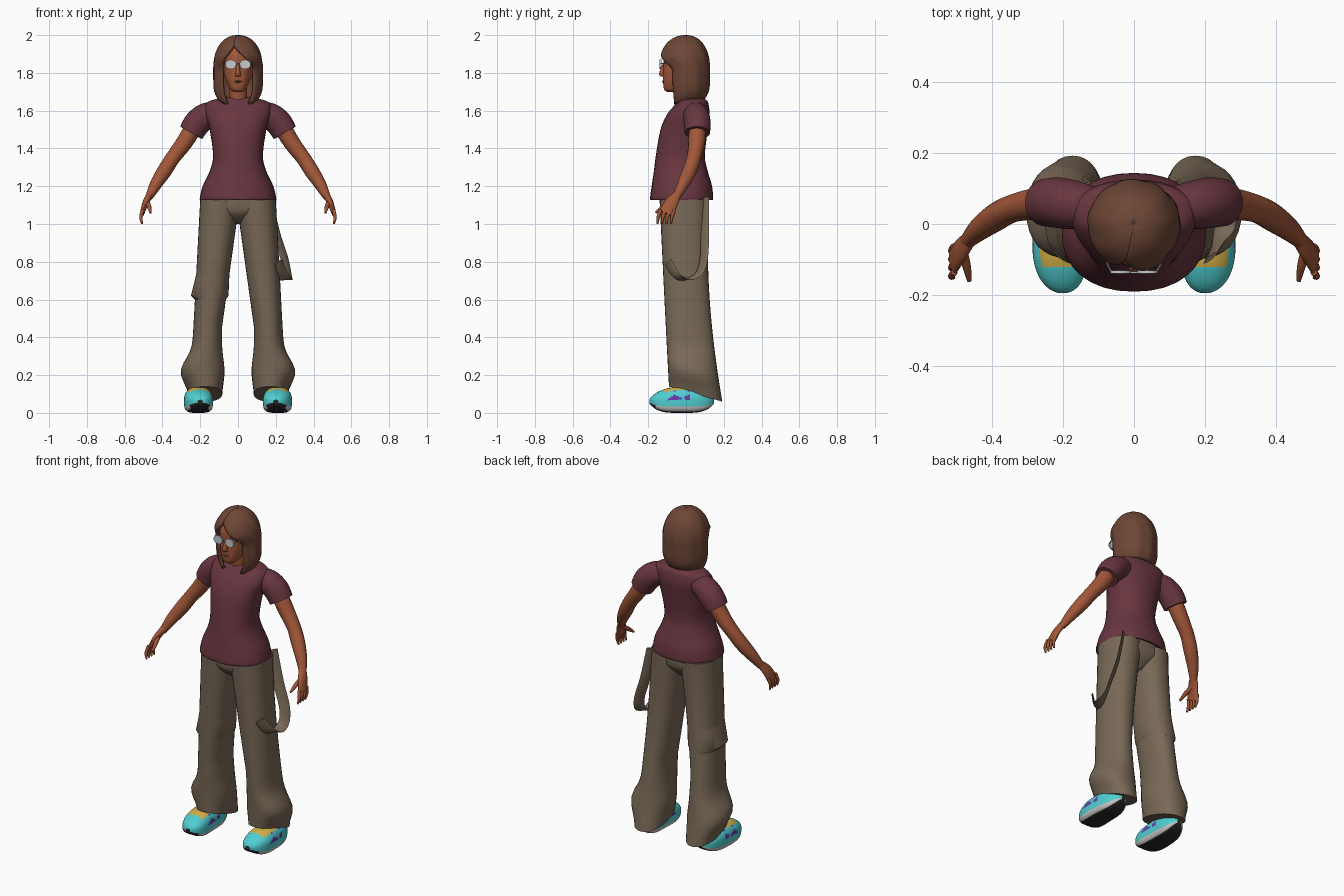
import bpy, bmesh
from math import sin, cos, pi, tau, exp, radians, copysign
from mathutils import Vector

cube = bpy.data.objects.get("Cube")
if cube:
    bpy.data.objects.remove(cube, do_unlink=True)


def material(name, *rgb):
    mat = bpy.data.materials.new(name)
    mat.use_nodes = True
    mat.diffuse_color = (*rgb, 1)
    bsdf = next(node for node in mat.node_tree.nodes if node.type == "BSDF_PRINCIPLED")
    bsdf.inputs["Base Color"].default_value = (*rgb, 1)
    bsdf.inputs["Roughness"].default_value = .8
    return mat


skin = material("warm brown skin", .36, .095, .04)
hair_brown = material("hair brown", .155, .062, .037)
maroon = material("maroon cloth", .14, .037, .05)
khaki = material("khaki cloth", .19, .14, .095)
turquoise = material("turquoise", .08, .62, .64)
yellow = material("yellow", .66, .44, .07)
purple = material("purple", .14, .04, .42)
pale = material("pale sole", .58, .55, .55)
black = material("black rubber", .02, .02, .02)
lens_grey = material("lens grey", .56, .6, .62)


def ramp(value, low, high):
    return min(max((value - low) / (high - low), 0), 1)


def smooth_keys(keys, steps):
    """Catmull-Rom interpolation through key tuples."""
    out = []
    last = len(keys) - 1
    for i in range(last):
        before, start, end, after = (keys[min(max(i + d, 0), last)] for d in (-1, 0, 1, 2))
        for step in range(steps):
            t = step / steps
            out.append([b + t / 2 * (c - a + t * (2 * a - 5 * b + 4 * c - d + t * (3 * (b - c) + d - a)))
                        for a, b, c, d in zip(before, start, end, after)])
    return out + [list(keys[last])]


def skin_rings(name, rings, materials, rule=None, closed=True, mirror=1):
    """Bridge successive rings of points into a smooth mesh."""
    bm = bmesh.new()
    rows = [[bm.verts.new((x * mirror, y, z)) for x, y, z in ring] for ring in rings]
    count = len(rows[0])
    for upper, lower in zip(rows, rows[1:]):
        for j in range(count if closed else count - 1):
            k = (j + 1) % count
            face = bm.faces.new((upper[j], upper[k], lower[k], lower[j]))
            if rule:
                face.material_index = rule(face.calc_center_median(), (j + .5) / count * tau)
    if closed:
        bm.faces.new(rows[0])
        bm.faces.new(rows[-1])
    bmesh.ops.recalc_face_normals(bm, faces=bm.faces)
    mesh = bpy.data.meshes.new(name)
    bm.to_mesh(mesh)
    bm.free()
    for mat in materials:
        mesh.materials.append(mat)
    for polygon in mesh.polygons:
        polygon.use_smooth = True
    mesh.set_sharp_from_angle(angle=radians(50))
    obj = bpy.data.objects.new(name, mesh)
    bpy.context.collection.objects.link(obj)
    return obj


def bend(value, power):
    return copysign(abs(value) ** power, value)


def unit_ring(segments, power=1):
    angles = [tau * j / segments for j in range(segments)]
    return [(bend(cos(angle), power), bend(sin(angle), power)) for angle in angles]


def level_ring(z, inner, outer, front, back, tilt=0):
    return [((inner + outer + c * (outer - inner)) / 2, (front + back + s * (back - front)) / 2, z - tilt * s)
            for c, s in unit_ring(32, .9)]


def stack(name, mat, *keys):
    """Level rings about the middle: height, half width, front, back."""
    rings = [level_ring(z, -half, half, front, back) for z, half, front, back in smooth_keys(keys, 4)]
    return skin_rings(name, rings, [mat])


def tube(name, mat, *keys, segments=16, steps=4, across=(0, 1, 0), mirror=1):
    """Rings along a path: x, y, z, radius, and a second radius where oval."""
    path = smooth_keys(keys, steps)
    rings = []
    for i, (key, behind, ahead) in enumerate(zip(path, path[:1] + path, path[1:] + path[-1:])):
        tangent = (Vector(ahead[:3]) - Vector(behind[:3])).normalized()
        wide = Vector(across)
        wide = (wide - tangent * tangent.dot(wide)).normalized()
        thin = tangent.cross(wide)
        rings.append([Vector(key[:3]) + thin * key[3] * c + wide * key[-1] * s for c, s in unit_ring(segments)])
    return skin_rings(name, rings, [mat], mirror=mirror)


# Shirt body and neck
stack("shirt_body", maroon,
      (1.14, .19, -.17, .13), (1.13, .203, -.19, .143), (1.2, .187, -.182, .138),
      (1.28, .15, -.17, .115), (1.36, .132, -.16, .1), (1.5, .15, -.135, .115),
      (1.58, .172, -.1, .125), (1.63, .172, -.06, .12), (1.655, .14, -.04, .11), (1.67, .06, -.03, .08))
stack("neck", skin, (1.6, .05, -.03, .08), (1.76, .045, -.05, .05))

# Head and face
stack("head", skin,
      (1.7, .02, -.1, -.05), (1.715, .042, -.117, -.02), (1.78, .071, -.122, .07),
      (1.84, .078, -.12, .09), (1.9, .078, -.116, .09), (1.95, .06, -.08, .07))
stack("nose", skin, (1.85, .006, -.122, -.1), (1.795, .014, -.143, -.1), (1.78, .012, -.13, -.1))
stack("lips", hair_brown, (1.747, .01, -.122, -.1), (1.754, .02, -.127, -.1), (1.761, .01, -.122, -.1))

# Glasses
tube("glasses_bridge", pale, (-.02, -.136, 1.85, .003), (.02, -.136, 1.85, .003), steps=1)
for side, mirror in (("left", 1), ("right", -1)):
    tube(side + "_lens", lens_grey, (.038, -.139, 1.845, .025, .029), (.038, -.131, 1.845, .025, .029),
         segments=20, steps=1, across=(1, 0, 0), mirror=mirror)
    tube(side + "_temple", pale, (.064, -.134, 1.85, .003), (.078, -.1, 1.85, .003), (.084, -.03, 1.85, .003),
         segments=6, mirror=mirror)


# Bobbed hair: a domed open shell with a swept parting
def hair_row(z, dome):
    left = -.23 + .93 * ramp(z, 1.94, 1.84)
    right = .17 + .53 * ramp(z, 1.95, 1.87)
    low = ramp(z, 1.76, 1.65)
    width = .122 * dome - .035 * low ** 3
    front = .136 * dome * (.62 + .38 * ramp(z, 1.82, 1.88)) - .012 * low
    back = .117 * dome - .025 * low ** 3
    row = []
    for j in range(61):
        angle = left + (tau - right - left) * j / 60
        groove = 1 + .012 * sin(j * .84)
        depth = front if cos(angle) > 0 else back
        row.append((width * groove * sin(angle), -depth * groove * cos(angle), z - .018 * low * cos(angle)))
    return row


dome_angles = [pi / 2 * (i + .02) / 16 for i in range(16)]
hair_rows = [hair_row(1.83 + .161 * cos(angle), sin(angle) ** .88) for angle in dome_angles]
hair_rows += [hair_row(1.83 - .02 * i, 1) for i in range(10)]
hair = skin_rings("hair", hair_rows, [hair_brown], closed=False)
shell = hair.modifiers.new("thickness", "SOLIDIFY")
shell.thickness, shell.offset = .018, 0


# Trousers: legs flare towards a tilted hem
def leg_ring(z, grow=0):
    t = ramp(z, 1.13, .1)
    cuff = .055 * exp(-((z - .22) / .085) ** 2)
    return level_ring(z, .085 * ramp(z, 1.06, .45) - cuff / 4 - grow / 2, .2 + .055 * t + cuff + grow,
                      -.14 + .05 * t, .122 - .06 * t + .13 * t * t, .04 * t ** 4)


stack("trouser_seat", khaki, (1.17, .17, -.135, .115), (1.08, .19, -.132, .112),
      (1.04, .1, -.11, .09), (1, .03, -.06, .05))
skin_rings("right_knee_fold", [leg_ring(z, grow) for z, grow in ((.8, -.01), (.7, .006), (.62, .022), (.59, -.01))],
           [khaki], mirror=-1)


# Shoes: outline, rocker sole and instep follow simple curves
def shoe_ring(t):
    u = 2 * t - 1
    middle = .2 + .01 * sin(pi * t)
    half = .075 * (1 - abs(u) ** 3) ** .5 * (1 - .1 * u)
    bottom, top = .05 * u ** 4, .06 + .08 * sin(pi * t) ** .5
    ring = []
    for c, s in unit_ring(48):
        power = .5 if s < 0 else .9
        ring.append((middle + half * bend(c, power), -.195 + .345 * t,
                     (top + bottom + bend(s, power) * (top - bottom)) / 2))
    return ring


shoe_materials = [black, pale, turquoise, yellow, purple]


def shoe_colour(centre, angle):
    height, y = sin(angle), centre.y
    toe_guard = y < -.16 and height < .1 and abs(cos(angle)) < .75 - height
    if height < -.8 or toe_guard:
        return shoe_materials.index(black)
    if height < -.25 and y > -.18:
        return shoe_materials.index(pale)
    if height > .75 and y > -.125:
        return shoe_materials.index(yellow)
    if height > 0 and -.11 < y < .02 and sin(y * 80) + cos(angle * 6) > .1:
        return shoe_materials.index(purple)
    return shoe_materials.index(turquoise)


for side, mirror in (("left", 1), ("right", -1)):
    # Sleeve and arm
    tube(side + "_sleeve", maroon,
         (.1, .045, 1.59, .055), (.165, .053, 1.575, .068), (.215, .06, 1.535, .071), (.248, .06, 1.483, .067),
         segments=24, mirror=mirror)
    tube(side + "_arm", skin,
         (.23, .06, 1.52, .047), (.285, .056, 1.43, .044), (.345, .042, 1.35, .039),
         (.39, .018, 1.28, .039), (.435, -.015, 1.21, .032), (.472, -.052, 1.14, .02), mirror=mirror)
    # Hand with four fingers and a thumb
    tube(side + "_palm", skin,
         (.466, -.046, 1.155, .019, .023), (.488, -.075, 1.115, .017, .035), (.508, -.105, 1.055, .012, .04),
         mirror=mirror)
    for finger in range(4):
        y = -.135 + finger * .024
        tube(f"{side}_finger_{finger + 1}", skin,
             (.505, y, 1.075, .01), (.514, y - .012, 1.035, .009), (.507, y - .016, 1, .005),
             segments=8, mirror=mirror)
    tube(side + "_thumb", skin, (.482, -.075, 1.12, .014), (.47, -.12, 1.09, .012), (.463, -.16, 1.06, .006),
         segments=8, across=(1, 0, 0), mirror=mirror)
    # Trouser leg and shoe
    skin_rings(side + "_trouser_leg", [leg_ring(1.13 - 1.03 * i / 32) for i in range(33)], [khaki], mirror=mirror)
    skin_rings(side + "_shoe", [shoe_ring(.5 - .495 * cos(pi * i / 36)) for i in range(37)],
               shoe_materials, shoe_colour, mirror=mirror)

# Hanging strap on the left hip
strap_path = [(.16, .1, 1.14), (.2, .1, .96), (.245, .095, .82), (.26, .07, .74),
              (.258, .01, .71), (.24, -.05, .73), (.215, -.095, .8)]
tube("hip_strap", khaki, *[(*point, .006, .03) for point in strap_path],
     segments=8, across=(1, 1, 0))
